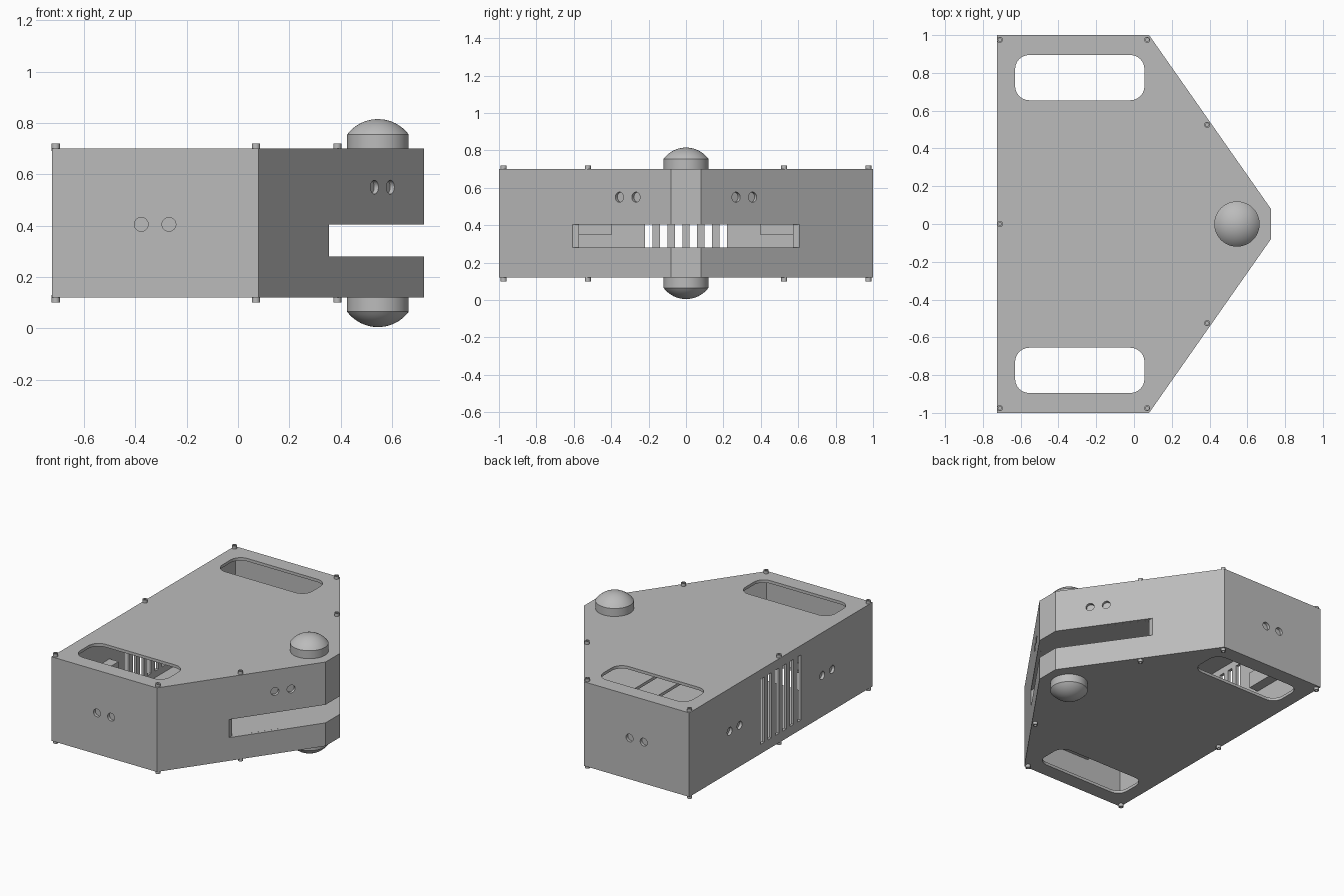
import bpy, bmesh, math
from mathutils import Matrix, Vector

old = bpy.data.objects.get("Cube")
if old:
    bpy.data.objects.remove(old, do_unlink=True)

grey = bpy.data.materials.new("plain grey")
grey.use_nodes = True
GREY = (0.5, 0.5, 0.5, 1)
grey.diffuse_color = GREY
grey.node_tree.nodes["Principled BSDF"].inputs["Base Color"].default_value = GREY

BOTTOM, TOP, MID = 0.12, 0.70, 0.41
WALL = 0.02


def finish(name, bm, matrix=Matrix()):
    bmesh.ops.recalc_face_normals(bm, faces=bm.faces)
    mesh = bpy.data.meshes.new(name)
    bm.to_mesh(mesh)
    bm.free()
    mesh.transform(matrix)
    mesh.materials.append(grey)
    ob = bpy.data.objects.new(name, mesh)
    bpy.context.collection.objects.link(ob)
    return ob


def prism(name, outline, z0, z1):
    bm = bmesh.new()
    face = bm.faces.new([bm.verts.new((x, y, z0)) for x, y in outline])
    ext = bmesh.ops.extrude_face_region(bm, geom=[face])
    verts = [v for v in ext["geom"] if isinstance(v, bmesh.types.BMVert)]
    bmesh.ops.translate(bm, verts=verts, vec=(0, 0, z1 - z0))
    return finish(name, bm)


def box(name, centre, size, turn=0):
    bm = bmesh.new()
    bmesh.ops.create_cube(bm, size=1)
    bmesh.ops.scale(bm, verts=bm.verts, vec=size)
    return finish(name, bm, Matrix.Translation(centre) @ Matrix.Rotation(turn, 4, "Z"))


def lathe(name, profile, location, steps, flip=False):
    bm = bmesh.new()
    verts = [bm.verts.new((r, 0, z)) for r, z in profile]
    edges = [bm.edges.new(pair) for pair in zip(verts, verts[1:])]
    bmesh.ops.spin(bm, geom=verts + edges, axis=(0, 0, 1), cent=(0, 0, 0),
                   angle=math.tau, steps=steps)
    bmesh.ops.remove_doubles(bm, verts=bm.verts, dist=0.0001)
    turn = Matrix.Rotation(math.pi if flip else 0, 4, "X")
    return finish(name, bm, Matrix.Translation(location) @ turn)


def mirrored(points):
    return points + [(x, -y) for x, y in reversed(points)]


def rounded(cx, cy, w, h, r, n=6):
    pts = []
    for q, (sx, sy) in enumerate([(1, 1), (-1, 1), (-1, -1), (1, -1)]):
        for i in range(n + 1):
            a = (q + i / n) * math.pi / 2
            pts.append((cx + sx * (w / 2 - r) + r * math.cos(a),
                        cy + sy * (h / 2 - r) + r * math.sin(a)))
    return pts


# Hollow six-sided hull and the shapes cut from it
hull = prism("hull", mirrored([(-0.725, -1), (0.08, -1), (0.725, -0.08)]), BOTTOM, TOP)
cutters = [prism("cavity", mirrored([(-0.705, -0.98), (0.07, -0.98), (0.705, -0.074)]),
                 BOTTOM + WALL, TOP - WALL)]
# Rounded hand openings through both lids
for side in (-1, 1):
    cutters.append(prism("opening", rounded(-0.287, side * 0.775, 0.685, 0.24, 0.075), 0, 1))
# Scanner slot around the nose
cutters.append(box("slot", (0.855, 0, 0.3425), (1, 2, 0.125)))
# Grille slits in the long wall
for i in range(6):
    cutters.append(box("slit", (-0.725, (i - 2.5) * 0.08, MID), (0.1, 0.04, 0.45)))


# Sensor: two round eyes through the wall with a block behind them
def sensor(x, y, z, turn):
    out = Vector((math.cos(turn), math.sin(turn), 0))
    along = Vector((-out.y, out.x, 0))
    spot = Vector((x, y, z))
    for s in (-1, 1):
        bm = bmesh.new()
        bmesh.ops.create_cone(bm, cap_ends=True, segments=24, radius1=0.027,
                              radius2=0.027, depth=0.1)
        place = Matrix.Translation(spot + along * s * 0.054)
        cutters.append(finish("eye", bm, place @ out.to_track_quat("Z", "Y").to_matrix().to_4x4()))
    box("sensor_block", spot - out * (WALL + 0.035), (0.07, 0.22, 0.11), turn)


slant = math.atan2(0.645, 0.92)
for side in (-1, 1):
    sensor(-0.323, side, 0.405, side * math.pi / 2)
    sensor(-0.725, side * 0.505, 0.405, math.pi)
    sensor(0.5625, side * 0.312, 0.55, side * slant)

# Apply the cuts
for c in cutters:
    c.hide_render = True
    mod = hull.modifiers.new(c.name, "BOOLEAN")
    mod.operation = "DIFFERENCE"
    mod.solver = "EXACT"
    mod.object = c
graph = bpy.context.evaluated_depsgraph_get()
hull.data = bpy.data.meshes.new_from_object(hull.evaluated_get(graph))
hull.modifiers.clear()
for c in cutters:
    bpy.data.objects.remove(c, do_unlink=True)

# Floor and ceiling of the scanner slot
shelf = mirrored([(0.1, -0.62), (0.322, -0.62), (0.705, -0.074)])
prism("slot_floor", shelf, 0.26, 0.28)
prism("slot_ceiling", shelf, 0.405, 0.425)

# Domed ball feet, above and below
R = 0.15
rim = math.asin(0.12 / R)
dome = [(0.12, 0), (0.12, 0.055)]
for i in range(1, 11):
    a = rim * (1 - i / 10)
    dome.append((R * math.sin(a), 0.055 + R * (math.cos(a) - math.cos(rim))))
smooth = [hull,
          lathe("top_dome", dome, (0.545, 0, TOP), 48),
          lathe("bottom_dome", dome, (0.545, 0, BOTTOM), 48, True)]

# Socket screws on both lids
screw = [(0.016, -0.01), (0.016, 0.02), (0.009, 0.02), (0.009, 0.008), (0, 0.008)]
for x, y in mirrored([(-0.71, -0.975), (0.07, -0.975), (0.387, -0.525)]) + [(-0.71, 0)]:
    smooth.append(lathe("top_screw", screw, (x, y, TOP), 16))
    smooth.append(lathe("bottom_screw", screw, (x, y, BOTTOM), 16, True))

# Smooth the round parts, keep edges sharp
bpy.ops.object.select_all(action="DESELECT")
for ob in smooth:
    ob.select_set(True)
bpy.context.view_layer.objects.active = hull
bpy.ops.object.shade_smooth_by_angle(angle=math.radians(30))
